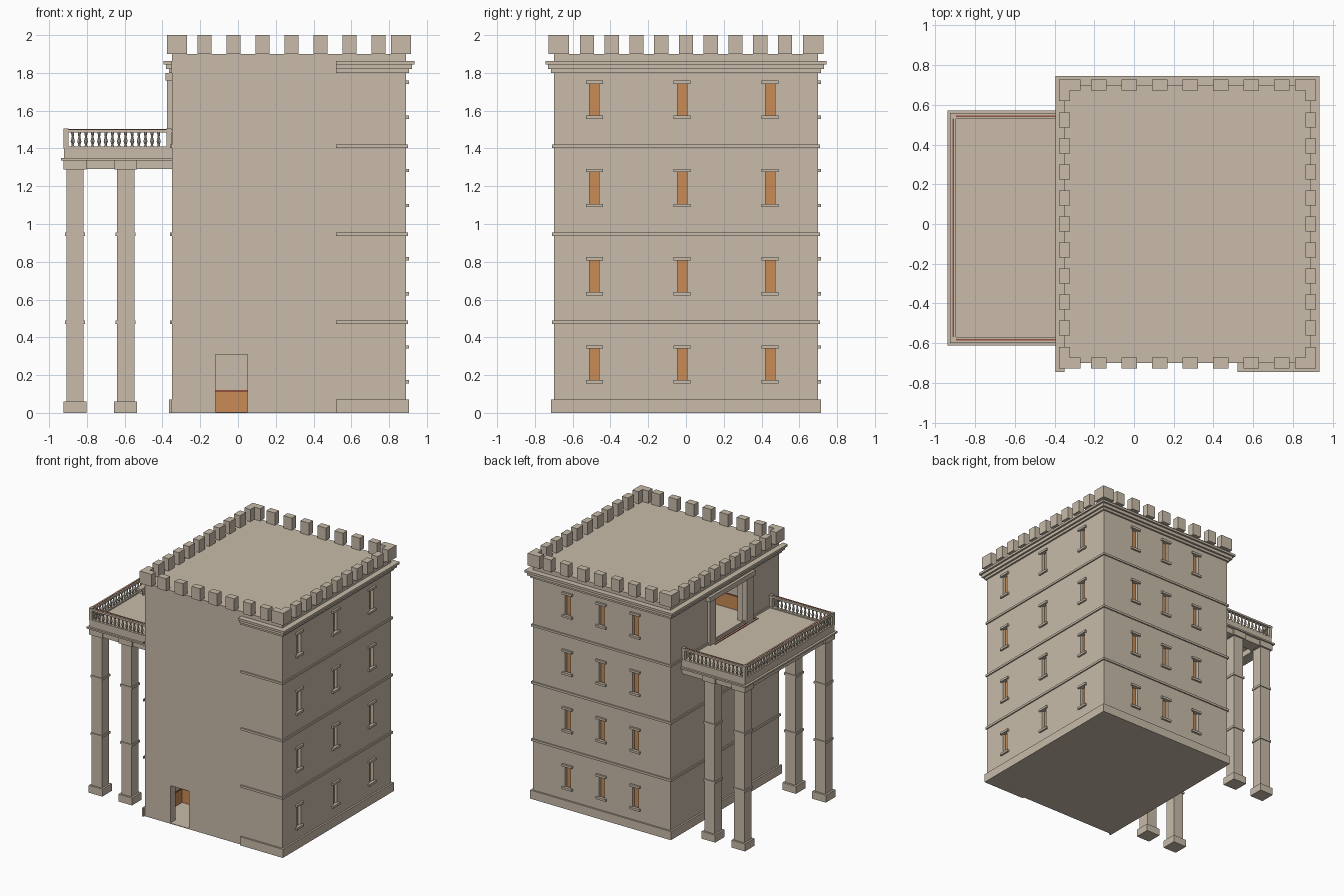
import bpy, bmesh, math
from mathutils import Matrix, Vector

if "Cube" in bpy.data.objects:
    bpy.data.objects.remove(bpy.data.objects["Cube"])


def material(name, rgb):
    m = bpy.data.materials.new(name)
    m.use_nodes = True
    m.diffuse_color = (*rgb, 1)
    m.node_tree.nodes["Principled BSDF"].inputs["Base Color"].default_value = (*rgb, 1)
    return m


STONE = material("sandstone", (0.58, 0.50, 0.40))
ORANGE = material("orange_clay", (0.58, 0.26, 0.09))
RED = material("dark_red", (0.28, 0.08, 0.05))


def boxes(name, extents, mat=STONE):
    """One object from boxes given as (x0, x1, y0, y1, z0, z1)."""
    bm = bmesh.new()
    for e in extents:
        lo, hi = Vector(e[0::2]), Vector(e[1::2])
        size = Matrix.Diagonal((*(hi - lo), 1))
        bmesh.ops.create_cube(bm, size=1, matrix=Matrix.Translation((lo + hi) / 2) @ size)
    return finish(name, bm, mat)


def finish(name, bm, mat):
    mesh = bpy.data.meshes.new(name)
    bm.to_mesh(mesh)
    bm.free()
    mesh.materials.append(mat)
    ob = bpy.data.objects.new(name, mesh)
    bpy.context.collection.objects.link(ob)
    return ob


def cut(target, extents):
    cutter = boxes("cutter", extents)
    cutter.hide_render = True
    mod = target.modifiers.new("cut", "BOOLEAN")
    mod.operation, mod.solver, mod.object = "DIFFERENCE", "EXACT", cutter
    bpy.context.view_layer.objects.active = target
    bpy.ops.object.modifier_apply(modifier=mod.name)
    bpy.data.objects.remove(cutter)


# Tower body
X0, X1, Y = -0.35, 0.89, 0.70
MID = -0.02
ROOF = 1.9
tower = boxes("tower_body", [(X0, X1, -Y, Y, 0, ROOF)])

# Window openings, clay panels, sills and heads on the two windowed walls
openings, panels, ledges = [], [], []
for floor in range(4):
    z0 = 0.165 + floor * 0.467
    z1 = z0 + 0.18
    for i in (-1, 0, 1):
        y = MID + 0.465 * i
        openings.append((X1 - 0.03, X1 + 0.1, y - 0.025, y + 0.025, z0, z1))
        panels.append((X1 - 0.032, X1 - 0.026, y - 0.025, y + 0.025, z0, z1))
        x = 0.27 + 0.305 * i
        openings.append((x - 0.025, x + 0.025, Y - 0.03, Y + 0.1, z0, z1))
        panels.append((x - 0.025, x + 0.025, Y - 0.032, Y - 0.026, z0, z1))
        for z in (z0 - 0.01, z1 - 0.005):
            ledges.append((X1 - 0.01, X1 + 0.015, y - 0.045, y + 0.045, z, z + 0.018))
            ledges.append((x - 0.045, x + 0.045, Y - 0.01, Y + 0.015, z, z + 0.018))
cut(tower, openings)
boxes("window_panels", panels, ORANGE)
boxes("window_ledges", ledges)

# Entrance and balcony rooms behind their doorways
LEVEL = 1.4
cut(tower, [(-0.26, 0.2, -0.63, -0.35, 0.005, 0.4)])
cut(tower, [(-0.12, 0.05, -Y - 0.1, -0.6, 0.005, 0.31)])
cut(tower, [(-0.28, 0.1, -0.4, 0.28, LEVEL, 1.82)])
cut(tower, [(X0 - 0.1, -0.25, -0.26, 0.16, LEVEL, 1.76)])
dado, dado_trim = [], []
for a, b, c, d, z in ((-0.26, 0.2, -0.63, -0.35, 0.005), (-0.28, 0.1, -0.4, 0.28, LEVEL)):
    for out, lo, hi in ((dado, z, z + 0.105), (dado_trim, z + 0.105, z + 0.115)):
        out.append((a, b, d - 0.005, d, lo, hi))
        out.append((a, b, c, c + 0.005, lo, hi) if z > 1 else (a, a + 0.005, c, d, lo, hi))
        out.append((b - 0.005, b, c, d, lo, hi))
boxes("room_dado", dado, ORANGE)
boxes("room_dado_trim", dado_trim, RED)

# Balcony doorway frame and threshold stripes
boxes("balcony_door_frame", [
    (X0 - 0.025, X0 + 0.02, 0.15, 0.225, LEVEL, 1.76),
    (X0 - 0.025, X0 + 0.02, -0.33, -0.25, LEVEL, 1.76),
    (X0 - 0.035, X0 + 0.02, -0.345, 0.24, 1.76, 1.80)])
boxes("threshold_stripes", [(x, x + 0.007, -0.37, 0.19, LEVEL, LEVEL + 0.004)
                            for x in (-0.395, -0.375)], RED)


# Plinth, string courses and stepped cornice; most of the front wall stays plain
def course(name, out, z0, z1):
    boxes(name, [
        (X0 - out, X0, -Y - out, Y + out, z0, z1),
        (X1, X1 + out, -Y - out, Y + out, z0, z1),
        (X0, X1, Y, Y + out, z0, z1),
        (0.52, X1, -Y - out, -Y, z0, z1)])


course("plinth", 0.014, 0, 0.07)
for n in (1, 2):
    course("string_course", 0.01, 0.467 * n + 0.003, 0.467 * n + 0.021)
course("string_course", 0.01, 1.403, 1.42)
for out, z0, z1 in ((0.014, 1.80, 1.82), (0.03, 1.82, 1.845), (0.045, 1.845, 1.863)):
    course("cornice_step", out, z0, z1)

# Battlements: straight merlons and L-shaped corners
T, W = 0.027, 0.038
merlons = []
for side in (-Y, Y):
    for i in range(7):
        x = 0.283 + (i - 3) * 0.1535
        merlons.append((x - W, x + W, side - T, side + T, ROOF, 2))
for side in (X0, X1):
    for i in range(9):
        y = (i - 4) * 0.131
        merlons.append((side - T, side + T, y - W, y + W, ROOF, 2))
    for end in (-Y, Y):
        sx, sy = (1 if side < 0 else -1), (1 if end < 0 else -1)
        xs = sorted((side + sx * T, side + sx * 0.08))
        ys = sorted((end + sy * T, end + sy * 0.08))
        merlons.append((side - T, side + T, end - T, end + T, ROOF, 2))
        merlons.append((*xs, end - T, end + T, ROOF, 2))
        merlons.append((side - T, side + T, *ys, ROOF, 2))
boxes("merlons", merlons)

# Balcony slab, beams and four columns with bases, rings and capitals
BX, BY = -0.92, 0.575
boxes("balcony_slab", [
    (BX, X0, MID - BY, MID + BY, 1.35, LEVEL),
    (BX - 0.018, X0, MID - BY - 0.016, MID + BY + 0.016, 1.337, 1.35)])
columns, beams = [], []
for x in (-0.863, -0.595):
    beams.append((x - 0.045, x + 0.045, MID - 0.52, MID + 0.52, 1.29, 1.34))
    for y in (MID - 0.52, MID + 0.52):
        for r, z0, z1 in ((0.061, 0, 0.06), (0.046, 0.06, 1.29), (0.053, 0.47, 0.488),
                          (0.053, 0.937, 0.955), (0.06, 1.288, 1.338)):
            columns.append((x - r, x + r, y - r, y + r, z0, z1))
for y in (MID - 0.52, MID + 0.52):
    beams.append((BX + 0.01, X0, y - 0.05, y + 0.05, 1.29, 1.34))
boxes("balcony_columns", columns)
boxes("balcony_beams", beams)

# Balustrade rails and posts on three sides
RX, RY = -0.91, 0.563
rails, stripes = [], []
for z0, z1, w in ((LEVEL, LEVEL + 0.01, 0.013), (1.485, 1.5, 0.015)):
    rails.append((RX - w, RX + w, MID - RY - w, MID + RY + w, z0, z1))
    for y in (MID - RY, MID + RY):
        rails.append((RX, X0, y - w, y + w, z0, z1))
for y in (MID - RY, MID + RY):
    for x in (RX, -0.365):
        rails.append((x - 0.013, x + 0.013, y - 0.013, y + 0.013, LEVEL, 1.505))
    stripes.append((RX, X0, y - 0.004, y + 0.004, 1.5, 1.502))
stripes.append((RX - 0.004, RX + 0.004, MID - RY, MID + RY, 1.5, 1.502))
boxes("balustrade_rails", rails)
boxes("handrail_stripes", stripes, RED)

# Turned balusters
profile = [(0.009, 1.41), (0.005, 1.42), (0.011, 1.437), (0.005, 1.462), (0.008, 1.478), (0.008, 1.486)]
spots = [(RX + 0.035 * i, MID + s * RY) for i in range(1, 15) for s in (-1, 1)]
spots += [(RX, MID - RY + 2 * RY * i / 32) for i in range(1, 32)]
bm = bmesh.new()
for x, y in spots:
    rings = [[bm.verts.new((x + r * math.cos(k * math.pi / 4), y + r * math.sin(k * math.pi / 4), z))
              for k in range(8)] for r, z in profile]
    for a, b in zip(rings, rings[1:]):
        for k in range(8):
            n = (k + 1) % 8
            bm.faces.new((a[k], a[n], b[n], b[k]))
finish("balusters", bm, STONE)
